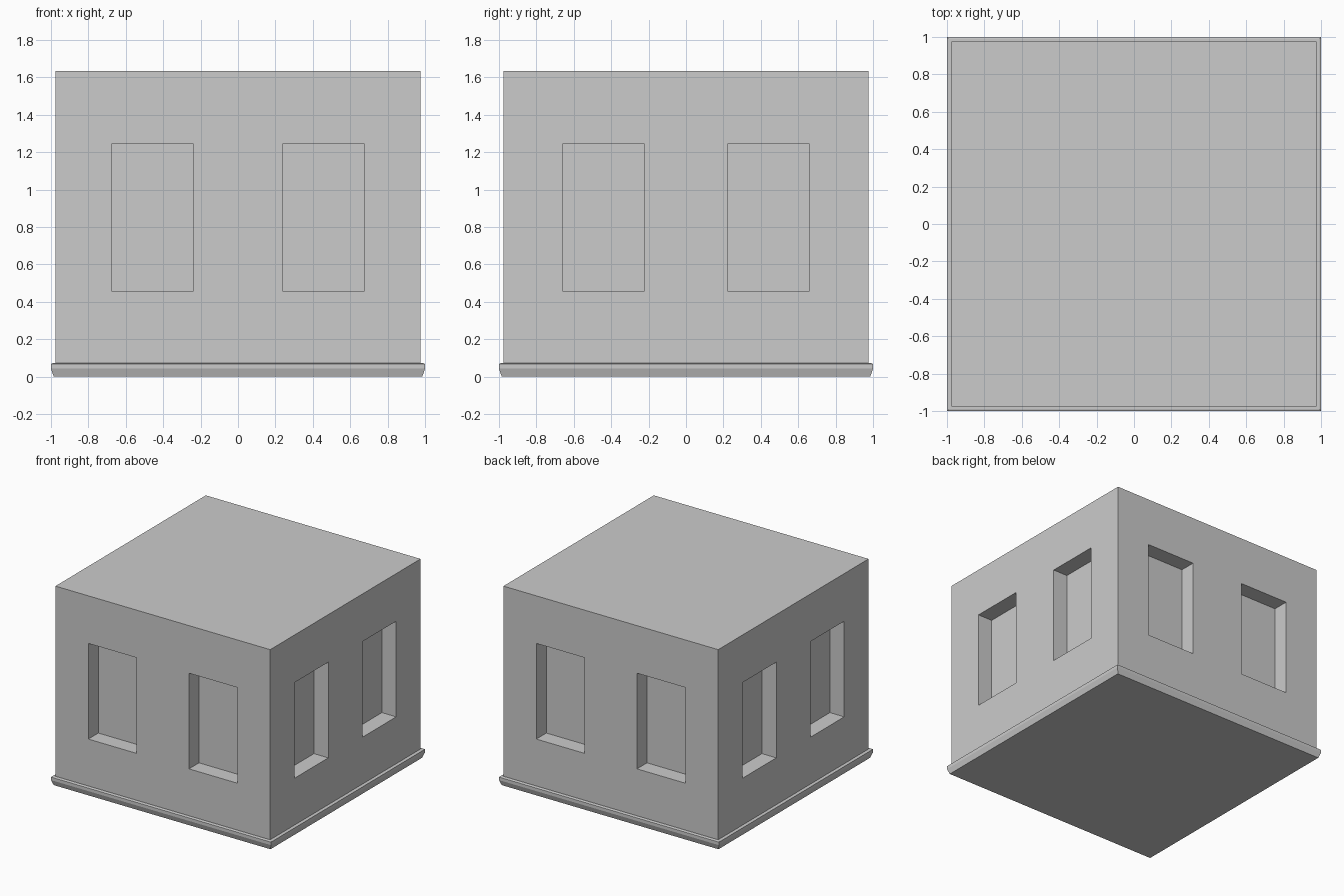
import bpy, bmesh
from math import pi
from mathutils import Matrix

if "Cube" in bpy.data.objects:
    bpy.data.objects.remove(bpy.data.objects["Cube"])

HALF = 0.976      # half width of the walls
TOP = 1.634       # roof height
DEPTH = 0.13      # window recess depth


def add_object(name, bm):
    bmesh.ops.recalc_face_normals(bm, faces=bm.faces[:])
    mesh = bpy.data.meshes.new(name)
    bm.to_mesh(mesh)
    bm.free()
    obj = bpy.data.objects.new(name, mesh)
    bpy.context.collection.objects.link(obj)
    return obj


def add_box(bm, lo, hi):
    size = [b - a for a, b in zip(lo, hi)]
    mid = [(a + b) / 2 for a, b in zip(lo, hi)]
    mat = Matrix.Translation(mid) @ Matrix.Diagonal((*size, 1))
    return bmesh.ops.create_cube(bm, size=1, matrix=mat)["verts"]


# Main block of the building
bm = bmesh.new()
add_box(bm, (-HALF, -HALF, 0.03), (HALF, HALF, TOP))
walls = add_object("walls", bm)

# Window cutters: two per side, front/back and left/right spaced differently
bm = bmesh.new()
for side in range(4):
    inner, outer = ((0.238, 0.677), (0.222, 0.66))[side % 2]
    for x0, x1 in ((-outer, -inner), (inner, outer)):
        verts = add_box(bm, (x0, -HALF - 0.1, 0.457), (x1, -HALF + DEPTH, 1.243))
        bmesh.ops.rotate(bm, verts=verts, cent=(0, 0, 0),
                         matrix=Matrix.Rotation(side * pi / 2, 3, 'Z'))
cutters = add_object("window_cutters", bm)
cutters.hide_render = True
cutters.display_type = 'WIRE'

# Cut the recesses and drop the helper
mod = walls.modifiers.new("windows", 'BOOLEAN')
mod.operation = 'DIFFERENCE'
mod.solver = 'EXACT'
mod.object = cutters
bpy.context.view_layer.objects.active = walls
walls.select_set(True)
bpy.ops.object.modifier_apply(modifier=mod.name)
bpy.data.objects.remove(cutters)

# Base ledge: square rings following the moulding profile (half width, height)
profile = [(0.985, 0.0), (1.0, 0.043), (1.0, 0.068), (0.992, 0.072)]
bm = bmesh.new()
rings = [[bm.verts.new((sx * r, sy * r, z))
          for sx, sy in ((-1, -1), (1, -1), (1, 1), (-1, 1))] for r, z in profile]
for low, high in zip(rings, rings[1:]):
    for i in range(4):
        j = (i + 1) % 4
        bm.faces.new((low[i], low[j], high[j], high[i]))
bm.faces.new(rings[0])
bm.faces.new(rings[-1])
add_object("base_ledge", bm)
